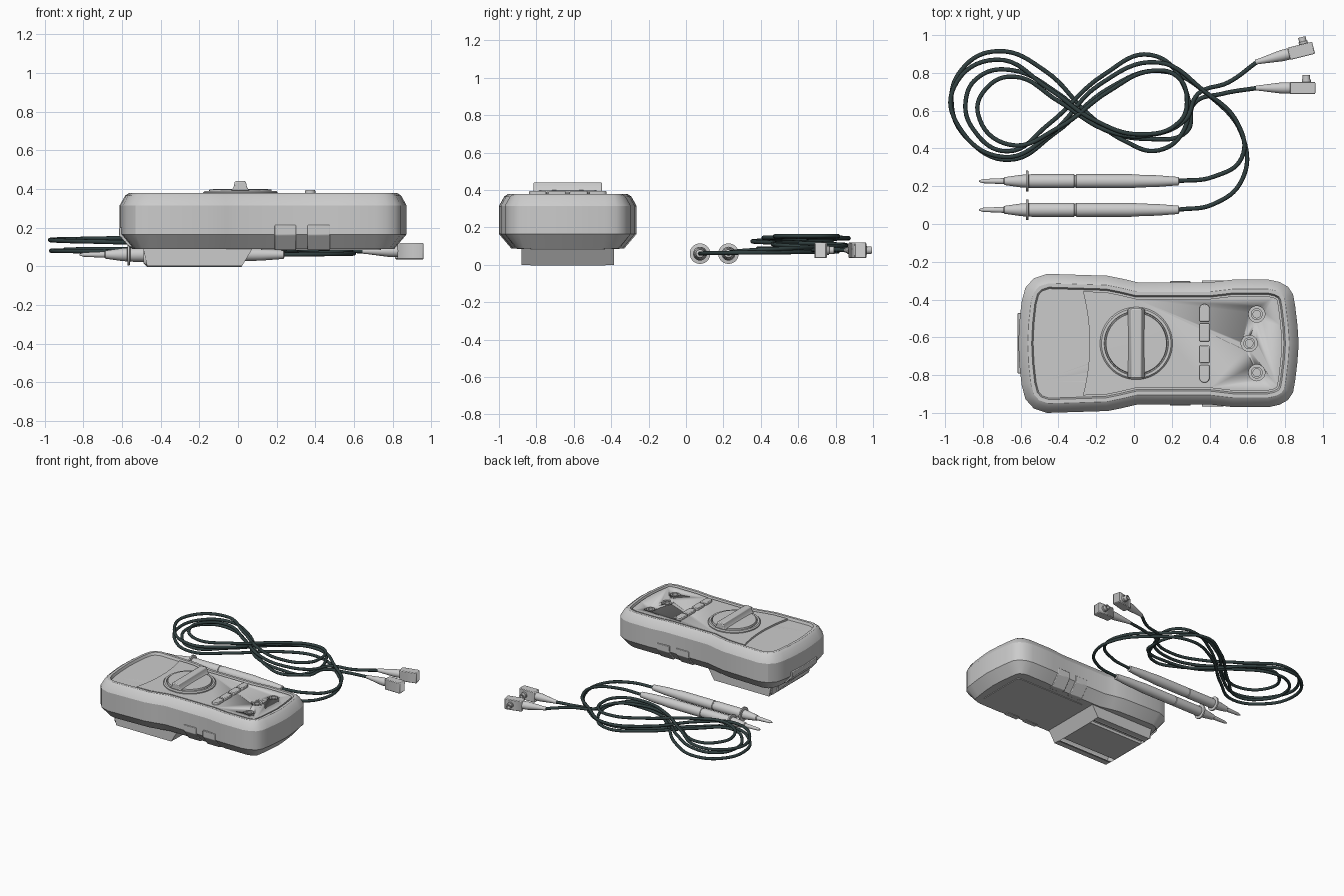
import bpy, bmesh
from math import sin, cos, pi, radians
from mathutils import Vector

if "Cube" in bpy.data.objects:
    bpy.data.objects.remove(bpy.data.objects["Cube"])

CY = -0.632  # meter centre line


def loft(name, rings, bevel=0.0, angle=32):
    """Skin closed rings of equal length and cap both ends."""
    bm = bmesh.new()
    vr = [[bm.verts.new(p) for p in r] for r in rings]
    n = len(vr[0])
    for a, b in zip(vr, vr[1:]):
        for i in range(n):
            bm.faces.new((a[i], a[(i + 1) % n], b[(i + 1) % n], b[i]))
    bm.faces.new(vr[0][::-1])
    bm.faces.new(vr[-1])
    bmesh.ops.recalc_face_normals(bm, faces=bm.faces)
    me = bpy.data.meshes.new(name)
    bm.to_mesh(me)
    bm.free()
    ob = bpy.data.objects.new(name, me)
    bpy.context.collection.objects.link(ob)
    bpy.context.view_layer.objects.active = ob
    bpy.ops.object.select_all(action='DESELECT')
    ob.select_set(True)
    if bevel:
        m = ob.modifiers.new("bevel", 'BEVEL')
        m.width, m.segments, m.limit_method = bevel, 2, 'ANGLE'
    bpy.ops.object.shade_smooth_by_angle(angle=radians(angle))
    return ob


AXES = {'z': lambda a, b, h: (a, b, h), 'x': lambda a, b, h: (h, a, b), 'y': lambda a, b, h: (a, h, b)}


def prism(name, pts, axis, lo, hi, bevel=0.0):
    return loft(name, [[AXES[axis](a, b, h) for a, b in pts] for h in (lo, hi)], bevel)


def lathe(name, prof, axis='z', loc=(0, 0, 0), n=32):
    rings = [[AXES[axis](r * cos(2 * pi * i / n), r * sin(2 * pi * i / n), h) for i in range(n)]
             for r, h in prof]
    ob = loft(name, rings)
    ob.location = loc
    return ob


def rrect(x0, x1, y0, y1, rb, rt, seg=5):
    """Rectangle with bottom and top corner radii."""
    pts = []
    for cx, cy, r, a0 in ((x1 - rt, y1 - rt, rt, 0), (x0 + rt, y1 - rt, rt, 90),
                          (x0 + rb, y0 + rb, rb, 180), (x1 - rb, y0 + rb, rb, 270)):
        for k in range(seg + 1):
            a = radians(a0 + 90 * k / seg)
            pts.append((cx + r * cos(a), cy + r * sin(a)))
    return pts


# Meter body outline: upper half, mirrored
half = [(.872, 0), (.865, .1), (.853, .2), (.842, .26), (.815, .3), (.77, .325), (.715, .337),
        (.52, .337), (.4, .323), (.02, .323), (-.06, .342), (-.14, .358), (-.46, .368),
        (-.53, .345), (-.575, .295), (-.595, .22), (-.607, .11), (-.612, 0)]
outline = [Vector((x, y + CY)) for x, y in half + [(x, -y) for x, y in half[-2:0:-1]]]


def inset(d):
    out, n = [], len(outline)
    for i, p in enumerate(outline):
        e1 = (p - outline[i - 1]).normalized()
        e2 = (outline[(i + 1) % n] - p).normalized()
        n1, n2 = Vector((-e1.y, e1.x)), Vector((-e2.y, e2.x))
        out.append(p + (n1 + n2) * (d / (1 + n1.dot(n2))))
    return out


# Body shell with chamfers, rim and sunken face
body = loft("meter_body", [[(p.x, p.y, z) for p in inset(d)] for d, z in
                           ((.065, .088), (0, .165), (0, .315), (.028, .365), (.05, .38),
                            (.07, .38), (.078, .36))], angle=28)

# Control panel, with a curved edge beside the display
ins = inset(.087)
k = len(half)
arc = [(-.235 - .035 * s * s, CY + .275 * s) for s in [1 - i / 6 for i in range(13)]]
panel = prism("control_panel", [tuple(p) for p in ins[:k] if p.x > -.2] + arc
              + [tuple(p) for p in ins[k:] if p.x > -.2], 'z', .352, .374)

# Sockets: bored holes with collars inside
for i, (x, dy) in enumerate(((.65, .155), (.61, 0), (.65, -.155))):
    cutter = lathe("socket_cutter", [(.043, .325), (.043, .42)], loc=(x, CY + dy, 0))
    cutter.hide_render = True
    for ob in (body, panel):
        bpy.context.view_layer.objects.active = ob
        m = ob.modifiers.new("bore", 'BOOLEAN')
        m.operation, m.solver, m.object = 'DIFFERENCE', 'EXACT', cutter
        bpy.ops.object.modifier_apply(modifier=m.name)
    bpy.data.objects.remove(cutter)
    lathe(f"socket_collar_{i}", [(.031, .32), (.031, .37), (.02, .37), (.02, .335)],
          loc=(x, CY + dy, 0))

# Rotary dial and its grip bar
lathe("dial", [(.192, .365), (.192, .382), (.184, .39), (.17, .39), (.168, .38), (.163, .38),
               (.16, .398), (.02, .4)], loc=(.012, CY, 0), n=64)
prism("dial_grip", [(-.036, .392), (.06, .392), (.047, .408), (.04, .44), (-.016, .44), (-.023, .408)],
      'y', CY - .184, CY + .184, .006)

# Row of four buttons, outer ones with round ends
for i, (y0, y1, rb, rt) in enumerate(((.115, .208, .008, .025), (.01, .105, .008, .008),
                                      (-.105, -.01, .008, .008), (-.208, -.115, .025, .008))):
    prism(f"button_{i}", rrect(.346, .4, CY + y0, CY + y1, rb, rt), 'z', .36, .394, .005)

# Side tabs that wrap under the lower chamfer, on both sides
for s in (-1, 1):
    for i, (x0, x1, o) in enumerate(((.19, .3, .006), (.36, .475, .011))):
        h = .323
        prof = [(h - .06 + o, .084), (h + o, .162), (h + o, .213), (h - .03, .213), (h - .09, .084)]
        prism(f"side_tab_{i}", [(CY + s * y, z) for y, z in prof], 'x', x0, x1, .004)

# End plate and battery cover underneath
prism("end_plate", [(-.563, .1), (-.616, .16), (-.616, .2), (-.58, .2), (-.53, .1)],
      'y', CY - .16, CY + .16, .004)
prism("battery_cover", rrect(.12, .74, CY - .2, CY + .2, .02, .02), 'z', .083, .1)

# Probe holder foot with a round channel along each side
side = [(.149, 0), (.149, .022)]
side += [(.197 + .043 * cos(radians(a)), .04 + .043 * sin(radians(a))) for a in range(200, -91, -29)]
side += [(.19, -.0), (.247, 0), (.247, .09)]
foot = prism("probe_holder_foot", [(CY + y, z) for y, z in side]
             + [(CY - y, z) for y, z in side[::-1]], 'x', -.49, .02)
for v in foot.data.vertices:
    if v.co.x > 0:
        v.co.x += .6 * v.co.z
    elif v.co.z < .005:
        v.co.x += .02

# Two test probes
for i, y in enumerate((.075, .227)):
    lathe(f"probe_{i}", [(.004, -.82), (.011, -.8), (.016, -.69), (.021, -.685), (.033, -.6), (.035, -.573),
                         (.055, -.571), (.055, -.56), (.035, -.557), (.037, -.54), (.037, -.318),
                         (.033, -.315), (.033, -.308), (.037, -.305), (.037, -.02), (.033, .04),
                         (.031, .12), (.022, .235), (.012, .24)], 'x', (0, y, .06), 28)

# Two angled plugs: boot, block and sideways pin
for i, (loc, rot) in enumerate((((.645, .72, .078), 0), ((.645, .857, .078), 14))):
    parts = [lathe(f"plug_boot_{i}", [(.013, 0), (.016, .03), (.03, .14), (.03, .19)], 'x', n=20),
             prism(f"plug_block_{i}", rrect(.18, .315, -.033, .033, .006, .006, 2), 'z', -.042, .042, .005),
             lathe(f"plug_pin_{i}", [(.024, .03), (.024, .045), (.02, .046), (.02, .07), (.012, .07),
                                     (.012, .04)], 'y', n=20)]
    for ob in parts:
        ob.location, ob.rotation_euler = loc, (0, 0, radians(rot))
    for v in parts[2].data.vertices:
        v.co.x += .268

# Cables coiled in a figure of eight (paths in hundredths of a unit)
dark = bpy.data.materials.new("cable_rubber")
dark.diffuse_color = (.03, .05, .05, 1)
dark.use_nodes = True
dark.node_tree.nodes["Principled BSDF"].inputs["Base Color"].default_value = dark.diffuse_color
paths = [
    (.018, [(23, 7.5), (42, 10.5), (57, 23), (58, 45), (41, 67), (14, 81), (-13, 72), (-42, 48),
            (-66, 34), (-88, 45), (-96.5, 63), (-91, 82), (-72, 91.5), (-47, 81), (-24, 58), (-5, 44),
            (13, 39), (27, 51), (26, 74), (9, 89.5), (-16, 79), (-45, 53), (-67, 38.5), (-85, 50),
            (-89, 66), (-82, 78), (-65, 81.5), (-40, 69), (-18, 51), (8, 45), (28, 49), (32, 64),
            (47, 69), (65, 72)]),
    (.085, [(23, 22.7), (42, 25), (57, 35), (55, 53), (37, 70.5), (13, 85.5), (-18, 74), (-45, 47),
            (-69, 35.5), (-93, 52), (-95.5, 72), (-73, 87), (-45, 71.5), (-21, 55), (3, 47.5),
            (24, 54), (28, 66), (23, 78), (9, 81), (-13, 70.5), (-40, 51), (-66, 42), (-82.5, 58),
            (-78, 72), (-63.5, 78), (-40, 65), (-13, 49), (8, 47), (27, 55), (34, 69), (50, 75),
            (65, 85.7)])]
for i, (amp, pts) in enumerate(paths):
    cu = bpy.data.curves.new(f"cable_{i}", 'CURVE')
    cu.dimensions, cu.bevel_depth, cu.bevel_resolution, cu.resolution_u = '3D', .0115, 3, 8
    cu.use_fill_caps = True
    sp = cu.splines.new('BEZIER')
    sp.bezier_points.add(len(pts) - 1)
    for j, (bp, (x, y)) in enumerate(zip(sp.bezier_points, pts)):
        t = j / (len(pts) - 1)
        bp.co = (x / 100, y / 100, .06 + .018 * t + amp * sin(pi * t))
        bp.handle_left_type = bp.handle_right_type = 'AUTO'
    cu.materials.append(dark)
    bpy.context.collection.objects.link(bpy.data.objects.new(f"cable_{i}", cu))
